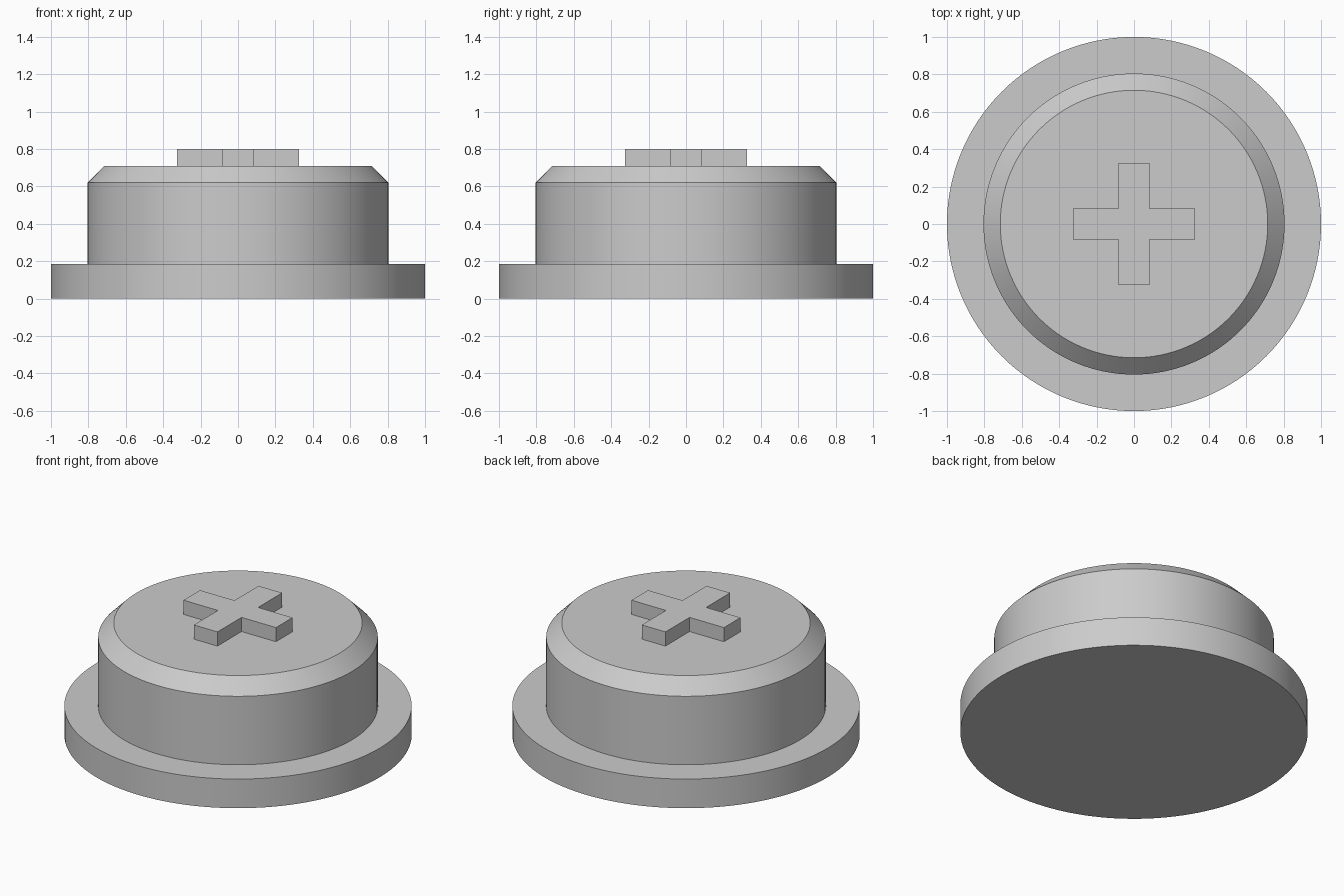
import bpy
import bmesh
import math
from mathutils import Vector

default = bpy.data.objects.get("Cube")
if default:
    bpy.data.objects.remove(default, do_unlink=True)

SEGMENTS = 128
FLANGE_R, DRUM_R, TOP_R = 1.0, 0.805, 0.715
FLANGE_Z, CHAMFER_Z, TOP_Z, CROSS_Z = 0.185, 0.62, 0.71, 0.8

grey = bpy.data.materials.new("plain grey")
grey.use_nodes = True
grey.diffuse_color = (0.6, 0.6, 0.6, 1)
grey.node_tree.nodes["Principled BSDF"].inputs["Base Color"].default_value = grey.diffuse_color


def finish(bm, name):
    """Turn a bmesh into a named, coloured object."""
    mesh = bpy.data.meshes.new(name)
    bm.to_mesh(mesh)
    bm.free()
    mesh.materials.append(grey)
    obj = bpy.data.objects.new(name, mesh)
    bpy.context.collection.objects.link(obj)
    return obj


def lathe(name, profile):
    """Revolve an (r, z) profile, listed from bottom to top, about z."""
    bm = bmesh.new()
    verts = [bm.verts.new((r, 0, z)) for r, z in profile]
    edges = [bm.edges.new(pair) for pair in zip(verts, verts[1:])]
    bmesh.ops.spin(bm, geom=verts + edges, cent=(0, 0, 0), axis=(0, 0, 1),
                   angle=math.tau, steps=SEGMENTS, use_merge=True)
    bmesh.ops.remove_doubles(bm, verts=bm.verts, dist=1e-4)
    # Face every normal away from the solid's core
    core = Vector((0, 0, FLANGE_Z / 2))
    bm.normal_update()
    flipped = [f for f in bm.faces
               if f.normal.dot(f.calc_center_median() - core) < 0]
    bmesh.ops.reverse_faces(bm, faces=flipped)
    obj = finish(bm, name)
    bpy.ops.object.select_all(action='DESELECT')
    obj.select_set(True)
    bpy.context.view_layer.objects.active = obj
    bpy.ops.object.shade_smooth_by_angle(angle=math.radians(30))
    return obj


# Wide base flange and the chamfered drum above it
lathe("base_flange", [(0, 0), (FLANGE_R, 0), (FLANGE_R, FLANGE_Z), (DRUM_R, FLANGE_Z)])
lathe("drum", [(DRUM_R, FLANGE_Z), (DRUM_R, CHAMFER_Z), (TOP_R, TOP_Z), (0, TOP_Z)])

# Raised cross: one arm's corners turned four times, then extruded
ARM, HALF = 0.325, 0.083
bm = bmesh.new()
outline = []
for quarter in range(4):
    c, s = ((1, 0), (0, 1), (-1, 0), (0, -1))[quarter]
    for x, y in ((ARM, -HALF), (ARM, HALF), (HALF, HALF)):
        outline.append(bm.verts.new((x * c - y * s, x * s + y * c, TOP_Z)))
face = bm.faces.new(outline)
raised = bmesh.ops.extrude_face_region(bm, geom=[face])["geom"]
bmesh.ops.translate(bm, vec=(0, 0, CROSS_Z - TOP_Z),
                    verts=[v for v in raised if isinstance(v, bmesh.types.BMVert)])
bmesh.ops.recalc_face_normals(bm, faces=bm.faces)
finish(bm, "raised_cross")
